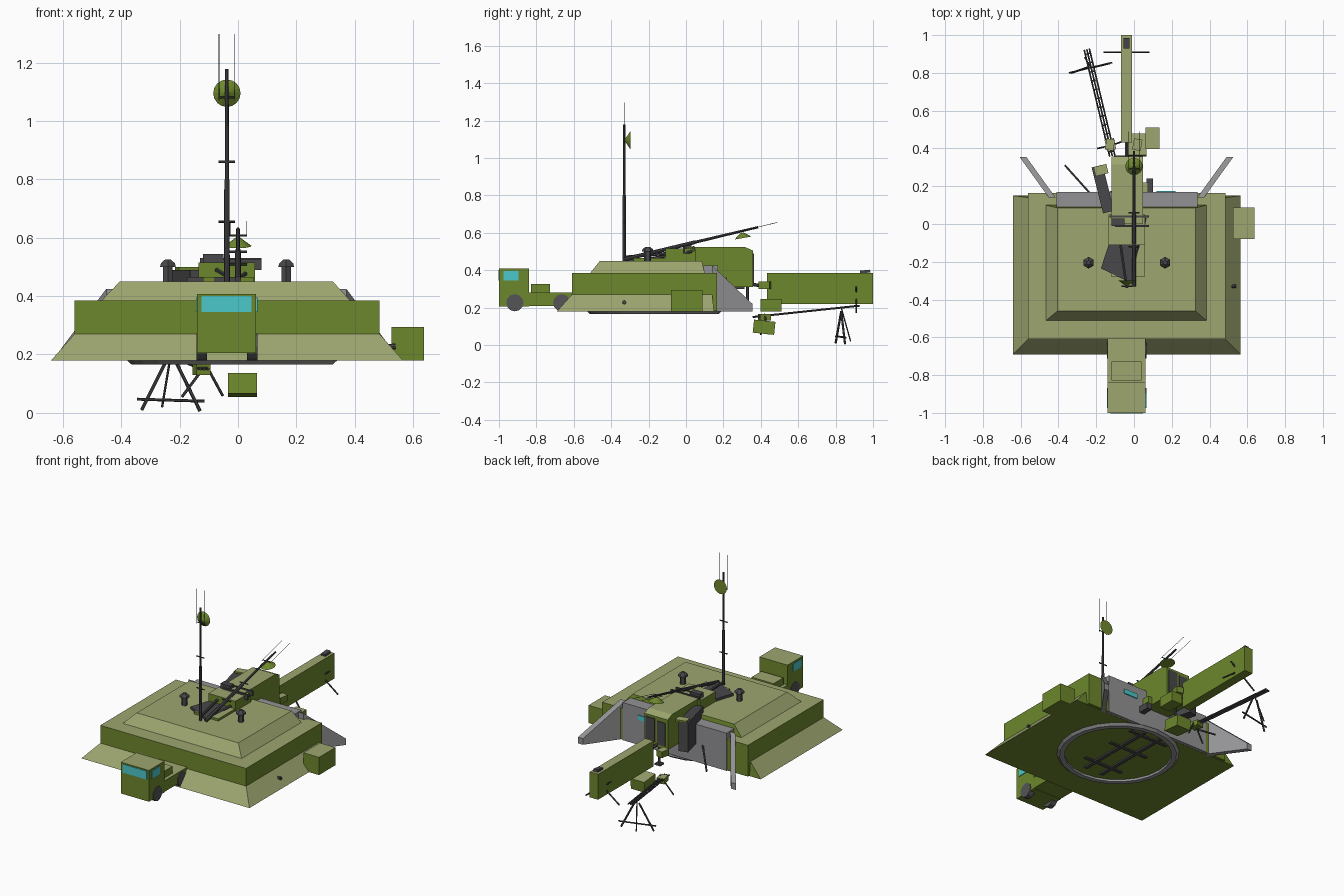
import bpy, bmesh, math
from mathutils import Vector, Matrix

if "Cube" in bpy.data.objects:
    bpy.data.objects.remove(bpy.data.objects["Cube"])


def mat(name, r, g, b):
    m = bpy.data.materials.new(name)
    m.diffuse_color = (r, g, b, 1)
    m.use_nodes = True
    m.node_tree.nodes["Principled BSDF"].inputs["Base Color"].default_value = m.diffuse_color
    return m


GREEN = mat("olive green", .155, .245, .026)
PALE = mat("pale olive", .335, .38, .16)
GREY = mat("concrete grey", .29, .29, .30)
DARK = mat("dark steel", .065, .065, .07)
TYRE = mat("tyre grey", .09, .09, .095)
TEAL = mat("teal glass", .07, .58, .60)


def finish(name, bm, *mats):
    """Make an object; with two materials the second goes on upward faces."""
    bmesh.ops.recalc_face_normals(bm, faces=bm.faces)
    bm.normal_update()
    if len(mats) > 1:
        for f in bm.faces:
            f.material_index = 1 if f.normal.z > .3 else 0
    me = bpy.data.meshes.new(name)
    bm.to_mesh(me)
    bm.free()
    for m in mats:
        me.materials.append(m)
    ob = bpy.data.objects.new(name, me)
    bpy.context.collection.objects.link(ob)
    return ob


def box(name, x0, x1, y0, y1, z0, z1, *mats, rot=None):
    bm = bmesh.new()
    bmesh.ops.create_cube(bm, size=1)
    bm.transform(Matrix.Diagonal((x1 - x0, y1 - y0, z1 - z0, 1)))
    if rot:
        bm.transform(Matrix.Rotation(math.radians(rot[0]), 4, rot[1]))
    bm.transform(Matrix.Translation(((x0 + x1) / 2, (y0 + y1) / 2, (z0 + z1) / 2)))
    return finish(name, bm, *mats)


def cone(name, p, q, r1, r2, n, *mats):
    """Cylinder or cone running from p to q."""
    p, q = Vector(p), Vector(q)
    bm = bmesh.new()
    bmesh.ops.create_cone(bm, cap_ends=True, segments=n, radius1=r1, radius2=r2,
                          depth=(q - p).length)
    bm.transform((q - p).to_track_quat('Z', 'Y').to_matrix().to_4x4())
    bm.transform(Matrix.Translation((p + q) / 2))
    return finish(name, bm, *mats)


def rod(name, p, q, r=.005, n=6):
    return cone(name, p, q, r, r, n, DARK)


def loft(name, rings, *mats):
    """Stack of rectangles (x0, x1, y0, y1, z) joined into a closed solid."""
    bm = bmesh.new()
    loops = [[bm.verts.new((x, y, z)) for x, y in ((a, c), (b, c), (b, d), (a, d))]
             for a, b, c, d, z in rings]
    for lo, hi in zip(loops, loops[1:]):
        for i in range(4):
            j = (i + 1) % 4
            bm.faces.new((lo[i], lo[j], hi[j], hi[i]))
    bm.faces.new(loops[0])
    bm.faces.new(loops[-1])
    return finish(name, bm, *mats)


def prism(name, pts, shift, *mats):
    """Polygon pushed along a shift vector."""
    bm = bmesh.new()
    a = [bm.verts.new(p) for p in pts]
    b = [bm.verts.new(Vector(p) + Vector(shift)) for p in pts]
    bm.faces.new(a)
    bm.faces.new(b)
    for i in range(len(a)):
        j = (i + 1) % len(a)
        bm.faces.new((a[i], a[j], b[j], b[i]))
    return finish(name, bm, *mats)


# Bunker: splayed skirt, upright band and raised roof
loft("bunker_skirt", [(-.64, .565, -.69, .15, .18), (-.56, .485, -.61, .14, .27)], GREEN, PALE)
loft("bunker_band", [(-.56, .485, -.61, .165, .182), (-.56, .485, -.61, .165, .385)], GREEN, PALE)
loft("bunker_roof", [(-.468, .385, -.513, .10, .384), (-.405, .325, -.46, .085, .45)], GREEN, PALE)
box("side_crate", .525, .637, -.08, .088, .18, .295, GREEN, PALE)
cone("skirt_port", (.51, -.33, .225), (.54, -.33, .228), .01, .01, 8, DARK)

# Concrete back wall and sloping wing walls
box("back_wall", -.41, .335, .088, .17, .181, .425, GREY)
for s in (-1, 1):
    cx = -.04
    a, b = cx + s * .375, cx + s * .53
    prism("wing_wall", [(a, .14, .18), (b, .355, .18), (b, .355, .22), (a, .14, .425)],
          (s * .036, 0, 0), GREY)
box("wall_window", .12, .22, .17, .176, .345, .375, TEAL)
box("wall_hatch", .065, .10, .17, .24, .26, .30, DARK)
rod("wall_pole", (-.235, .165, .30), (-.365, .31, .22), .006)

# Roof vents
for x in (-.24, .165):
    cone("vent_pipe", (x, -.205, .445), (x, -.205, .505), .019, .019, 6, DARK)
    cone("vent_cap", (x, -.205, .50), (x, -.205, .512), .031, .028, 6, DARK)
    cone("vent_top", (x, -.205, .512), (x, -.205, .525), .028, .012, 6, DARK)

# Underside ring and turntable bars
bm = bmesh.new()
for r, z in ((.36, .18), (.345, .166), (.315, .166), (.315, .18)):
    bmesh.ops.create_circle(bm, segments=24, radius=r,
                            matrix=Matrix.Translation((-.02, -.17, z)))
bm.verts.ensure_lookup_table()
for k in range(3):
    for i in range(24):
        j = (i + 1) % 24
        bm.faces.new([bm.verts[v] for v in (k * 24 + i, k * 24 + j, k * 24 + 24 + j, k * 24 + 24 + i)])
finish("underside_ring", bm, GREY)
for x in (-.10, .02):
    box("underside_beam", x - .012, x + .012, -.42, .12, .170, .182, DARK)
for y in (-.33, -.10, .08):
    box("underside_cross", -.18, .10, y - .01, y + .01, .172, .182, DARK)

# Front truck: cab, bed, load and wheels
box("truck_cab", -.14, .062, -1, -.84, .205, .408, GREEN, PALE)
box("truck_bed", -.14, .062, -.84, -.58, .208, .28, GREEN, PALE)
box("truck_load", -.118, .04, -.828, -.728, .28, .325, GREEN, PALE)
box("windscreen", -.125, .047, -1.003, -.998, .345, .40, TEAL)
for x in (-.141, .063):
    box("side_window", x - .003, x + .003, -.975, -.895, .345, .395, TEAL)
for x in (-.143, .03):
    for y in (-.915, -.665):
        cone("truck_wheel", (x, y, .226), (x + .036, y, .226), .046, .046, 12, TYRE)

# Rear cabin with chamfered end, roof steps and door
prism("rear_cabin", [(-.12, .0, .31), (-.12, .358, .31), (-.12, .358, .505),
                     (-.12, .315, .524), (-.12, .0, .524)], (.167, 0, 0), GREEN, PALE)
box("cabin_front", -.135, .058, -.11, .05, .44, .515, GREEN, PALE)
box("cabin_plate", -.12, .055, -.28, -.11, .445, .465, GREEN, PALE)
box("cabin_hatch", -.12, -.05, -.01, .03, .515, .545, DARK)
box("cabin_strap", -.13, .08, .035, .045, .50, .53, DARK)
box("cabin_strap", -.10, .08, -.015, -.005, .49, .525, DARK)
box("rear_door", -.105, -.045, .357, .363, .33, .48, DARK)
box("rear_panel", -.03, .035, .357, .363, .34, .49, DARK)
box("open_flap", -.195, -.135, .06, .31, .30, .49, DARK, rot=(14, 'Z'))
box("flap_lid", -.21, -.14, .26, .31, .485, .50, GREEN, PALE, rot=(14, 'Z'))
rod("cabin_jack", (-.04, .33, .31), (-.04, .33, .19), .008)
box("jack_foot", -.06, -.02, .31, .35, .185, .195, DARK)
rod("tow_bar", (-.04, .35, .325), (-.04, .44, .31), .009)
box("side_locker", .045, .075, .17, .22, .30, .36, GREEN, PALE)

# Mast foot and turning frame
prism("mast_foot", [(-.175, -.235, .448), (-.125, -.08, .448), (.02, -.08, .448), (0, -.32, .448)],
      (0, 0, .018), DARK)
rod("frame_arm", (-.04, -.33, .47), (-.09, .02, .50), .008)
rod("frame_arm", (0, -.2, .46), (.06, .03, .50), .008)

# Upright mast with clamps, dish and whips
cone("mast", (-.038, -.33, .45), (-.038, -.33, .80), .010, .009, 8, DARK)
cone("mast_upper", (-.038, -.33, .80), (-.038, -.33, 1.178), .007, .006, 8, DARK)
for z in (.655, .86):
    rod("mast_clamp", (-.066, -.33, z), (-.01, -.33, z), .004)
cone("mast_dish", (-.038, -.325, 1.095), (-.038, -.298, 1.095), .008, .047, 16, GREEN)
for x in (-.065, -.011):
    rod("mast_whip", (x, -.33, 1.07), (x, -.33, 1.297), .0014, 4)
rod("whip_bracket", (-.065, -.33, 1.08), (-.011, -.33, 1.08), .003)

# Folded boom with dish
cone("boom", (0, -.33, .458), (0, .05, .55), .011, .010, 8, DARK)
cone("boom_upper", (0, .05, .55), (0, .385, .63), .008, .006, 8, DARK)
for y in (-.12, .06):
    z = .458 + (y + .33) * .241
    rod("boom_clamp", (-.03, y, z), (.03, y, z), .004)
cone("boom_dish", (0, .30, .60), (0, .305, .572), .008, .046, 16, GREEN)
for x in (-.027, .03):
    rod("boom_whip", (x, .28, .605), (x, .49, .656), .0014, 4)
rod("boom_bracket", (-.027, .29, .608), (.03, .29, .608), .003)

# Long rear container on crossed legs
box("long_container", -.07, -.01, .432, 1, .22, .385, GREEN, PALE)
box("container_catch", -.055, -.025, .93, .985, .385, .40, DARK, rot=(6, 'X'))
for s in (-1, 1):
    rod("container_leg", (-.04 - s * .12, .91, .175), (-.04 + s * .06, .91, .31), .005)
for x in (-.15, -.005):
    box("pivot_block", x, x + .045, .39, .45, .30, .34, GREEN, PALE, rot=(-10, 'Z'))

# Folded ladder mast resting on trestles
a, b = Vector((-.115, .36, .15)), Vector((-.25, .925, .21))
side = Vector((.97, .23, 0))
for k in (-.014, 0, .014):
    rod("ladder_rail", a + side * k, b + side * k, .005)
for i in range(12):
    p = a.lerp(b, (i + .5) / 12)
    rod("ladder_rung", p - side * .014, p + side * .014, .004)
rod("trestle_leg", (-.245, .83, .18), (-.33, .80, .01), .006)
rod("trestle_leg", (-.215, .83, .18), (-.13, .85, .006), .006)
rod("trestle_bar", (-.345, .80, .047), (-.115, .855, .04), .005)
rod("trestle_brace", (-.23, .83, .20), (-.26, .88, .02), .004)
rod("near_trestle_leg", (-.11, .42, .165), (-.192, .40, .055), .005)
rod("near_trestle_leg", (-.11, .42, .165), (-.052, .44, .058), .005)
box("ladder_head", -.15, -.10, .39, .45, .13, .165, GREEN, PALE, rot=(13, 'Z'))

# Loose crates behind
box("upper_crate", .06, .135, .398, .51, .18, .245, GREEN, PALE)
box("lower_crate", -.035, .065, .36, .475, .06, .13, GREEN, PALE, rot=(-6, 'X'))
